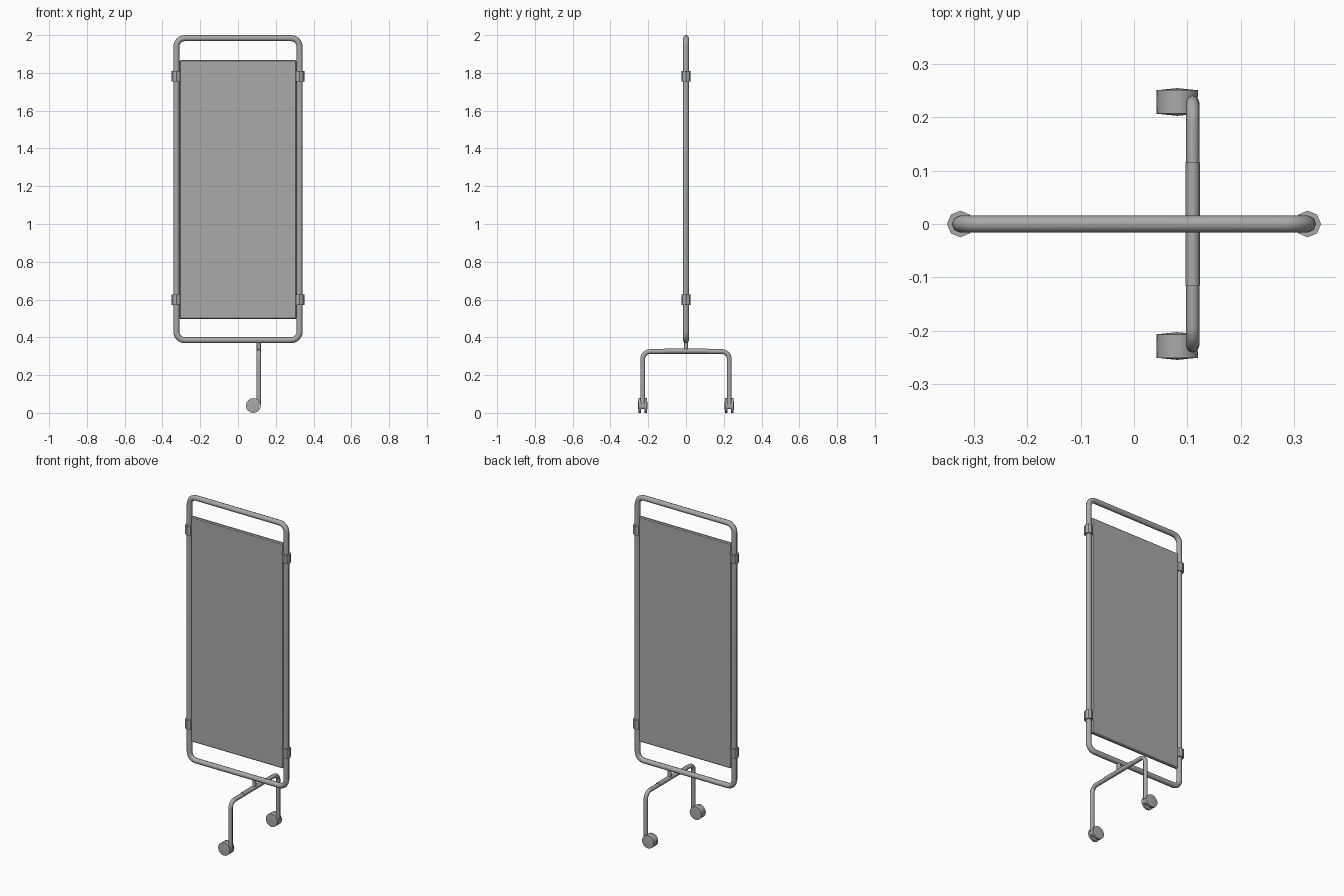
import bpy, bmesh, math
from mathutils import Vector, Matrix

if "Cube" in bpy.data.objects:
    bpy.data.objects.remove(bpy.data.objects["Cube"], do_unlink=True)

grey = bpy.data.materials.new("mid grey")
grey.use_nodes = True
grey.diffuse_color = (0.4, 0.4, 0.4, 1)
grey.node_tree.nodes["Principled BSDF"].inputs["Base Color"].default_value = (0.4, 0.4, 0.4, 1)


def finish(obj, angle=None):
    bpy.ops.object.select_all(action='DESELECT')
    obj.select_set(True)
    bpy.context.view_layer.objects.active = obj
    if obj.type == 'CURVE':
        bpy.ops.object.convert(target='MESH')
        obj = bpy.context.object
    obj.data.materials.clear()
    obj.data.materials.append(grey)
    if angle:
        bpy.ops.object.shade_smooth_by_angle(angle=math.radians(angle))
    return obj


def fillet(points, radius, closed, steps=6):
    """Round the right-angled corners of a path."""
    pts = [Vector(p) for p in points]
    out = []
    for i, p in enumerate(pts):
        if not closed and i in (0, len(pts) - 1):
            out.append(p)
            continue
        a = (pts[i - 1] - p).normalized() * radius
        b = (pts[(i + 1) % len(pts)] - p).normalized() * radius
        for k in range(steps + 1):
            t = math.pi / 2 * k / steps
            out.append(p + a * (1 - math.sin(t)) + b * (1 - math.cos(t)))
    return out


def tube(name, points, radius, bend=0.0, closed=False):
    path = fillet(points, bend, closed) if bend else [Vector(p) for p in points]
    cu = bpy.data.curves.new(name, 'CURVE')
    cu.dimensions = '3D'
    cu.bevel_depth = radius
    cu.bevel_resolution = 2
    cu.use_fill_caps = True
    sp = cu.splines.new('POLY')
    sp.points.add(len(path) - 1)
    for q, p in zip(sp.points, path):
        q.co = (*p, 1)
    sp.use_cyclic_u = closed
    obj = bpy.data.objects.new(name, cu)
    bpy.context.collection.objects.link(obj)
    return finish(obj, 50)


def cylinder(name, loc, radius, depth, sides, along_y=False, angle=None):
    rot = (math.pi / 2, 0, 0) if along_y else (0, 0, 0)
    bpy.ops.mesh.primitive_cylinder_add(vertices=sides, radius=radius, depth=depth,
                                        location=loc, rotation=rot)
    obj = bpy.context.object
    obj.name = name
    return finish(obj, angle)


# Rounded tubular frame
W, LOW, HIGH = 0.326, 0.385, 1.984
tube("frame", [(-W, 0, LOW), (W, 0, LOW), (W, 0, HIGH), (-W, 0, HIGH)], 0.016, 0.045, True)

# Flat screen panel with softened edges
bpy.ops.mesh.primitive_cube_add(size=1, location=(0, 0, 1.182))
panel = bpy.context.object
panel.name = "screen_panel"
panel.data.transform(Matrix.Diagonal((0.62, 0.02, 1.37, 1)))
bevel = panel.modifiers.new("edges", 'BEVEL')
bevel.width = 0.005
bevel.segments = 1
finish(panel)

# Octagonal clamps on the uprights
for side, x in (("left", W), ("right", -W)):
    for level, z in (("lower", 0.6), ("upper", 1.782)):
        cylinder(f"{side}_{level}_clamp", (x, 0, z), 0.025, 0.055, 8)

# Arched base, its sleeve and the post up to the frame
X, Y, BAR = 0.11, 0.229, 0.325
tube("base_leg", [(X, -Y, 0.045), (X, -Y, BAR), (X, Y, BAR), (X, Y, 0.045)], 0.0125, 0.04)
tube("base_sleeve", [(X, -0.115, BAR + 0.002), (X, 0.115, BAR + 0.002)], 0.0135)
tube("base_post", [(X, 0, BAR), (X, 0, LOW)], 0.011)

# Twin-wheel casters with domed outer faces and a hood between the wheels
CX, R = 0.081, 0.039
for end, y in (("front", -Y), ("back", Y)):
    for s in (-1, 1):
        wheel = cylinder(f"{end}_caster_wheel", (CX, y + s * 0.0155, R), R, 0.013, 24, True, 30)
        bm = bmesh.new()
        bm.from_mesh(wheel.data)
        cap = [f for f in bm.faces if f.normal.z * -s > 0.9]
        res = bmesh.ops.poke(bm, faces=cap)
        for v in res["verts"]:
            v.co.z -= s * 0.004
        bm.to_mesh(wheel.data)
        bm.free()
    hood = cylinder(f"{end}_caster_hood", (CX, y, R), R - 0.0005, 0.02, 24, True, 30)
    bm = bmesh.new()
    bm.from_mesh(hood.data)
    cut = bmesh.ops.bisect_plane(bm, geom=bm.verts[:] + bm.edges[:] + bm.faces[:],
                                 plane_co=(0, -0.018, 0), plane_no=(0, -1, 0), clear_outer=True)
    bmesh.ops.holes_fill(bm, edges=[e for e in bm.edges if e.is_boundary])
    bm.to_mesh(hood.data)
    bm.free()
